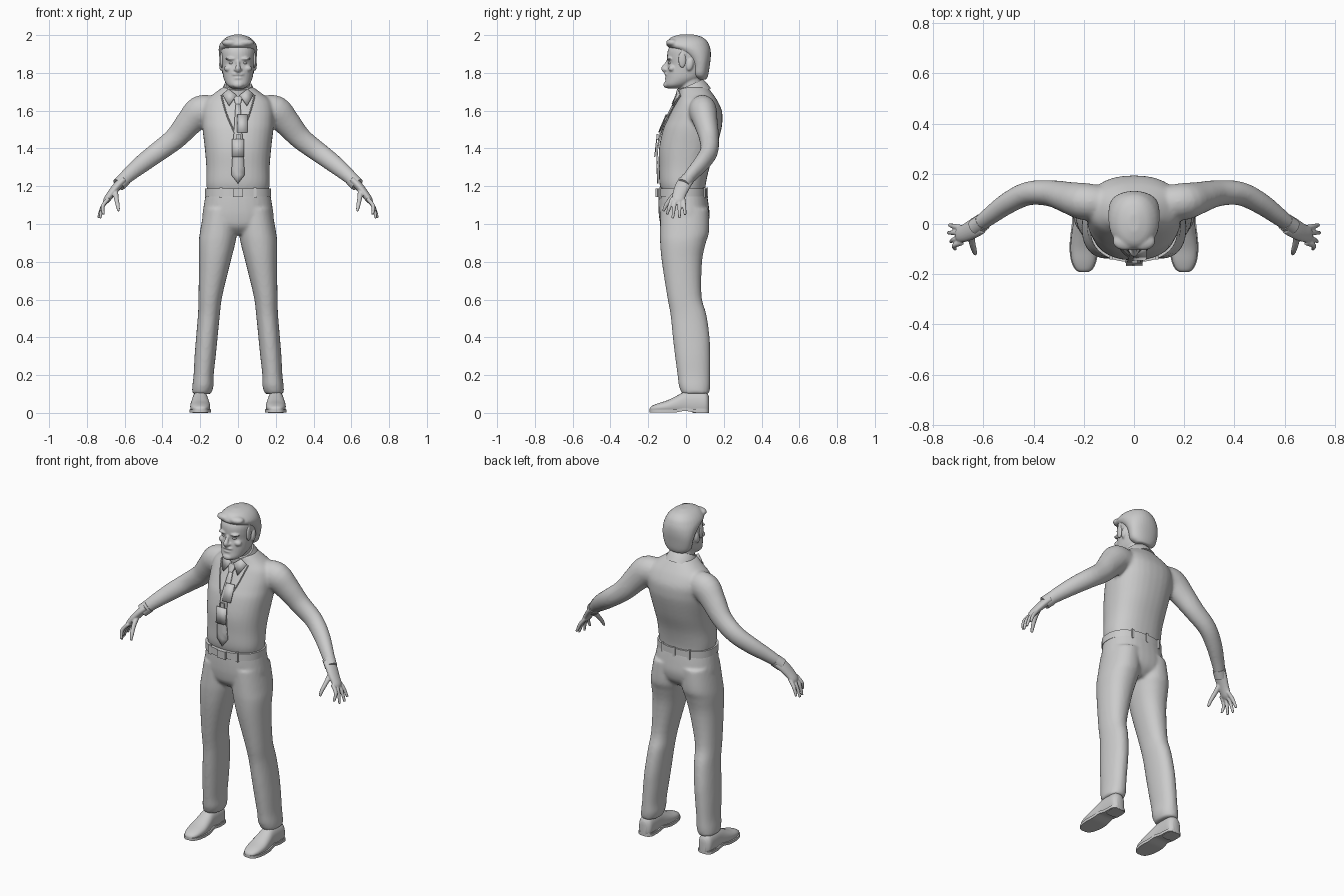
import bpy, bmesh
from math import sin, cos, pi, radians
from mathutils import Vector, Matrix

if "Cube" in bpy.data.objects:
    bpy.data.objects.remove(bpy.data.objects["Cube"])

grey = bpy.data.materials.new("plain_grey")
grey.use_nodes = True
grey.diffuse_color = (0.6, 0.6, 0.6, 1)
grey.node_tree.nodes["Principled BSDF"].inputs["Base Color"].default_value = (0.6, 0.6, 0.6, 1)


def smooth_rows(rows, k=4):
    """Catmull-Rom interpolation between rows of numbers."""
    p = [rows[0]] + list(rows) + [rows[-1]]
    out = []
    for i in range(1, len(p) - 2):
        for j in range(k):
            t = j / k
            out.append(tuple(b + 0.5 * t * (c - a + t * (2*a - 5*b + 4*c - d + t * (3*(b - c) + d - a)))
                             for a, b, c, d in zip(*p[i - 1:i + 3])))
    return out + [tuple(rows[-1])]


def skin(bm, rings):
    """Bridge closed rings of points and cap both ends."""
    loops = [[bm.verts.new(v) for v in r] for r in rings]
    n = len(loops[0])
    for a, b in zip(loops, loops[1:]):
        for i in range(n):
            bm.faces.new((a[i], a[(i + 1) % n], b[(i + 1) % n], b[i]))
    bm.faces.new(loops[0])
    bm.faces.new(loops[-1])


def oval(n, power=2.0):
    """Unit superellipse points."""
    for i in range(n):
        c, s = cos(2*pi*i/n), sin(2*pi*i/n)
        yield (abs(c)**(2/power) * (1 if c > 0 else -1), abs(s)**(2/power) * (1 if s > 0 else -1))


def loft(bm, rows, power=2.0, n=32, side=1):
    """Stack of level ovals: centre x, front y, back y, half width, height."""
    skin(bm, [[(side * (cx + rx*u), (y0 + y1)/2 + (y1 - y0)/2*v, z) for u, v in oval(n, power)]
              for cx, y0, y1, rx, z in smooth_rows(rows)])


def tube(bm, rows, flat=1.0, n=20, side=1, k=4):
    """Round limb along a path: x, y, z, radius; flat scales it along y."""
    rows = smooth_rows(rows, k)
    pts = [Vector(r[:3]) for r in rows]
    rings = []
    for i, r in enumerate(rows):
        t = (pts[min(i + 1, len(pts) - 1)] - pts[max(i - 1, 0)]).normalized()
        u = t.cross(Vector((0, 1, 0))).normalized()
        v = u.cross(t)
        ring = [pts[i] + u*r[3]*a + v*r[3]*flat*b for a, b in oval(n)]
        rings.append([(side * q.x, q.y, q.z) for q in ring])
    skin(bm, rings)


def ball(bm, c, s, tilt=0):
    m = Matrix.Translation(c) @ Matrix.Rotation(tilt, 4, 'X') @ Matrix.Diagonal((*s, 1))
    bmesh.ops.create_uvsphere(bm, u_segments=20, v_segments=12, radius=1, matrix=m)


def box(bm, c, s):
    bmesh.ops.create_cube(bm, size=1, matrix=Matrix.Translation(c) @ Matrix.Diagonal((*s, 1)))


def finish(bm, name, voxel=0, relax=4, thick=0):
    """Turn the bmesh into an object; voxel fuses overlapping parts."""
    bmesh.ops.recalc_face_normals(bm, faces=bm.faces)
    me = bpy.data.meshes.new(name)
    bm.to_mesh(me)
    bm.free()
    me.materials.append(grey)
    for p in me.polygons:
        p.use_smooth = True
    me.set_sharp_from_angle(angle=radians(40))
    ob = bpy.data.objects.new(name, me)
    bpy.context.collection.objects.link(ob)
    if voxel:
        m = ob.modifiers.new("fuse", 'REMESH')
        m.mode, m.voxel_size, m.use_smooth_shade = 'VOXEL', voxel, True
        m = ob.modifiers.new("relax", 'SMOOTH')
        m.iterations = relax
    if thick:
        m = ob.modifiers.new("thickness", 'SOLIDIFY')
        m.thickness, m.offset = thick, 0
    return ob


# Shirt: torso, shoulders and sleeves fused together
TORSO = [(0, -.12, .10, .158, 1.15), (0, -.14, .105, .168, 1.21), (0, -.143, .125, .168, 1.30),
         (0, -.143, .16, .176, 1.40), (0, -.122, .187, .188, 1.50), (0, -.10, .193, .19, 1.55),
         (0, -.075, .19, .19, 1.60), (0, -.05, .168, .175, 1.65), (0, -.035, .145, .135, 1.685),
         (0, -.03, .115, .08, 1.725)]
P = 2.3


def chest(x, z, lift=0.0):
    """Point on the front of the torso."""
    for a, b in zip(TORSO, TORSO[1:]):
        if a[4] <= z <= b[4]:
            t = (z - a[4]) / (b[4] - a[4])
            _, y0, y1, rx, _ = [p + (q - p)*t for p, q in zip(a, b)]
            k = max(0, 1 - min(1, abs(x)/rx)**P)**(1/P)
            return Vector((x, (y0 + y1)/2 - (y1 - y0)/2*k - lift, z))


ARM = [(.14, .085, 1.60, .08), (.20, .09, 1.595, .084), (.26, .105, 1.535, .072), (.33, .122, 1.455, .06),
       (.42, .122, 1.385, .054), (.50, .085, 1.325, .049), (.57, .035, 1.268, .041), (.625, -.008, 1.217, .033)]
bm = bmesh.new()
loft(bm, TORSO, P)
for s in (1, -1):
    tube(bm, ARM, .88, side=s)
finish(bm, "shirt", .009, 6)

# Cuffs
bm = bmesh.new()
for s in (1, -1):
    tube(bm, [(.603, .008, 1.236, .037), (.632, -.013, 1.208, .036)], .95, side=s)
finish(bm, "shirt_cuffs")

# Trousers: pelvis and legs fused together
LEG = [(.193, -.02, .122, .05, .10), (.186, -.037, .128, .056, .14), (.182, -.045, .128, .053, .20),
       (.174, -.058, .128, .056, .30), (.165, -.07, .125, .057, .40), (.154, -.082, .108, .058, .52),
       (.146, -.10, .082, .063, .62), (.123, -.128, .085, .084, .80), (.111, -.137, .105, .097, .90),
       (.103, -.138, .122, .098, .96), (.09, -.135, .12, .09, 1.08)]
bm = bmesh.new()
loft(bm, [(0, -.09, .07, .09, .945), (0, -.13, .11, .17, .985), (0, -.143, .125, .188, 1.04),
          (0, -.146, .12, .181, 1.10), (0, -.145, .11, .17, 1.165)], 2.3)
for s in (1, -1):
    loft(bm, LEG, 2.2, side=s)
finish(bm, "trousers", .009, 4)

# Belt with buckle and loops
bm = bmesh.new()
loft(bm, [(0, -.152, .112, .175, 1.145), (0, -.152, .112, .174, 1.187)], P, 48)
finish(bm, "belt")
bm = bmesh.new()
box(bm, (0, -.155, 1.166), (.055, .014, .046))
box(bm, (0, .113, 1.166), (.014, .008, .056))
for s in (1, -1):
    box(bm, (s*.09, -.135, 1.166), (.014, .014, .056))
    box(bm, (s*.09, .096, 1.166), (.014, .014, .056))
finish(bm, "buckle_and_loops")

# Shoes with soles and heels: y, half width, top height
SHOE = [(-.192, .012, .024), (-.182, .03, .036), (-.15, .046, .05), (-.10, .053, .066), (-.05, .05, .09),
        (0, .044, .115), (.06, .043, .118), (.105, .04, .11), (.122, .022, .085)]
uppers, soles = bmesh.new(), bmesh.new()
for s in (1, -1):
    rows = smooth_rows(SHOE)
    skin(uppers, [[(s*.2 + w*u, y, .012 + (top - .012)*(v + .6)/1.6 if v > -.6 else .012)
                   for u, v in oval(24, 2.3)] for y, w, top in rows])
    skin(soles, [[(s*.2 + (w + .004)*u, y, .010 + .008*v + .010*max(0, 1 - abs(y + .005)/.05))
                  for u, v in ((-1, -1), (1, -1), (1, 1), (-1, 1))] for y, w, top in rows])
    loft(soles, [(.2, .035, .122, .042, 0), (.2, .035, .122, .042, .022)], 3, side=s)
finish(uppers, "shoe_uppers")
finish(soles, "shoe_soles")

# Hands: palm, four fingers and thumb
bm = bmesh.new()
for s in (1, -1):
    tube(bm, [(.61, .0, 1.23, .023), (.637, -.016, 1.203, .023), (.668, -.033, 1.165, .021),
              (.695, -.042, 1.128, .018), (.705, -.044, 1.11, .010)], 1.75, side=s)
    for y, tip in ((-.073, (.712, -.10, 1.05)), (-.054, (.73, -.07, 1.03)),
                   (-.034, (.74, -.035, 1.032)), (-.015, (.736, -.004, 1.048))):
        tube(bm, [(.685, y, 1.135, .011), (.716, (y + tip[1])/2, 1.095, .0105), (*tip, .007)], n=12, side=s)
    tube(bm, [(.65, -.03, 1.185, .016), (.645, -.075, 1.14, .013), (.637, -.105, 1.10, .011),
              (.632, -.12, 1.068, .007)], n=12, side=s)
finish(bm, "hands", .004, 2)

# Head: skull, neck, nose, brow, cheeks, lips, beard and ears
bm = bmesh.new()
loft(bm, [(0, -.095, -.03, .03, 1.717), (0, -.112, .02, .058, 1.735), (0, -.108, .08, .076, 1.77),
          (0, -.104, .108, .083, 1.81), (0, -.097, .118, .087, 1.845), (0, -.10, .122, .09, 1.88),
          (0, -.096, .12, .091, 1.92), (0, -.075, .108, .08, 1.955), (0, -.04, .07, .045, 1.982)], 2.15)
tube(bm, [(0, .04, 1.66, .068), (0, .027, 1.73, .064), (0, .02, 1.81, .064)])
tube(bm, [(0, -.093, 1.868, .008), (0, -.108, 1.84, .011), (0, -.117, 1.822, .015), (0, -.106, 1.808, .012)], n=12)
ball(bm, (0, -.10, 1.737), (.03, .02, .018))
ball(bm, (0, -.102, 1.772), (.025, .012, .006))
ball(bm, (0, -.104, 1.792), (.032, .010, .007))
for s in (1, -1):
    ball(bm, (s*.037, -.088, 1.875), (.03, .016, .008))
    ball(bm, (s*.05, -.074, 1.823), (.024, .02, .017))
    ball(bm, (s*.013, -.107, 1.817), (.009, .010, .008))
    ball(bm, (s*.09, .02, 1.843), (.010, .018, .032), radians(-12))
finish(bm, "head", .005, 3)

# Eyes
bm = bmesh.new()
for s in (1, -1):
    ball(bm, (s*.034, -.082, 1.853), (.013, .012, .008))
finish(bm, "eyes")

# Hair: swept cap over the crown, back of the head and sideburns
bm = bmesh.new()
loft(bm, [(0, .06, .108, .05, 1.765), (0, .03, .118, .08, 1.79), (0, .025, .126, .093, 1.84),
          (0, .0, .131, .099, 1.88), (0, -.05, .131, .102, 1.915), (0, -.101, .125, .10, 1.942),
          (0, -.098, .112, .085, 1.968), (0, -.075, .085, .058, 1.99), (0, -.03, .04, .02, 2.003)], 2.15)
for s in (1, -1):
    ball(bm, (s*.086, -.02, 1.87), (.010, .022, .045))
    ball(bm, (s*.035, -.07, 1.96), (.05, .035, .022))
finish(bm, "hair", .006, 2)

# Shirt collar: tilted band and two folded points
bm = bmesh.new()
tube(bm, [(0, .046, 1.685, .092), (0, .036, 1.71, .084), (0, .024, 1.737, .073)], n=32)
finish(bm, "collar_band")
bm = bmesh.new()
for s in (1, -1):
    bm.faces.new([bm.verts.new(chest(s*x, z, lift)) for x, z, lift in
                  ((.008, 1.682, .016), (.05, 1.715, .02), (.082, 1.685, .012), (.048, 1.625, .012))])
finish(bm, "collar_points", thick=.007)

# Necktie: blade following the chest, and knot
bm = bmesh.new()
edges = []
for z, w in [(1.64, .011), (1.60, .015), (1.55, .018), (1.50, .021), (1.45, .024), (1.40, .027),
             (1.35, .030), (1.30, .033), (1.26, .035), (1.215, .001)]:
    edges.append([bm.verts.new(chest(x, z, .009)) for x in (-w, 0, w)])
for a, b in zip(edges, edges[1:]):
    for i in (0, 1):
        bm.faces.new((a[i], a[i + 1], b[i + 1], b[i]))
finish(bm, "tie_blade", thick=.008)
bm = bmesh.new()
skin(bm, [[chest(u*w, z, .010) + Vector((0, .010*v, 0)) for u, v in oval(12, 3)]
          for z, w in ((1.635, .012), (1.645, .018), (1.67, .024), (1.678, .018))])
finish(bm, "tie_knot")

# Lanyard cord and two hanging badge cards
bm = bmesh.new()
for s in (1, -1):
    path = [chest(s*x, z, .008) for x, z in ((.088, 1.68), (.078, 1.64), (.06, 1.58), (.035, 1.52), (.005, 1.46))]
    tube(bm, [(*p, .004) for p in path], n=8)
finish(bm, "lanyard_cord")
bm = bmesh.new()
for x0, x1, z0, z1, lift in ((-.004, .05, 1.485, 1.58, .02), (-.032, .033, 1.355, 1.45, .024)):
    bm.faces.new([bm.verts.new(chest(x, z, lift)) for x, z in ((x0, z0), (x1, z0), (x1, z1), (x0, z1))])
box(bm, chest(.003, 1.46, .020), (.02, .008, .03))
finish(bm, "badge_cards", thick=.005)
